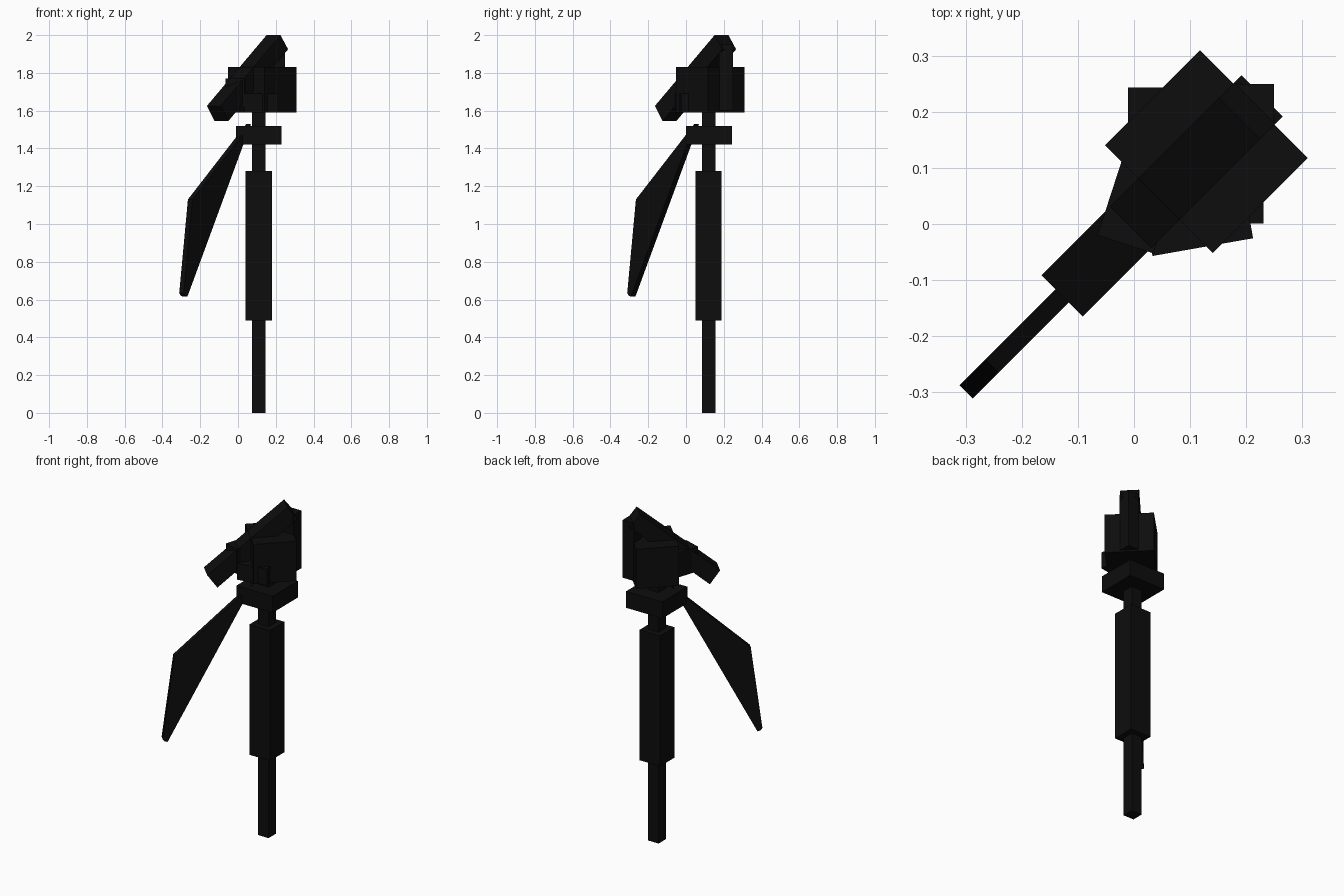
import bpy, bmesh, math
from mathutils import Matrix, Vector

if "Cube" in bpy.data.objects:
    bpy.data.objects.remove(bpy.data.objects["Cube"])

black = bpy.data.materials.new("near_black")
black.diffuse_color = (0.004, 0.004, 0.004, 1)
black.use_nodes = True
black.node_tree.nodes["Principled BSDF"].inputs["Base Color"].default_value = black.diffuse_color

PX, PY = 0.11, 0.12          # pole axis
DIAG = math.radians(45)      # heading of the head and blade


def finish(name, bm):
    bmesh.ops.recalc_face_normals(bm, faces=bm.faces)
    mesh = bpy.data.meshes.new(name)
    bm.to_mesh(mesh)
    bm.free()
    mesh.materials.append(black)
    obj = bpy.data.objects.new(name, mesh)
    bpy.context.collection.objects.link(obj)
    return obj


def box(name, x, y, sx, sy, z0, z1, angle=0.0):
    """Box centred on x, y, spanning z0 to z1, turned about z."""
    bm = bmesh.new()
    m = (Matrix.Translation((x, y, (z0 + z1) / 2)) @ Matrix.Rotation(angle, 4, 'Z')
         @ Matrix.Diagonal((sx, sy, z1 - z0, 1)))
    bmesh.ops.create_cube(bm, size=1, matrix=m)
    return finish(name, bm)


def corner_box(name, x, y, sx, sy, z0, z1, angle):
    """Box placed by its near left corner."""
    c = Vector((x, y, 0)) + Matrix.Rotation(angle, 3, 'Z') @ Vector((sx / 2, sy / 2, 0))
    return box(name, c.x, c.y, sx, sy, z0, z1, angle)


def slab(name, profile, width):
    """Diagonal upright profile (distance, height) given a thickness."""
    bm = bmesh.new()
    turn = Matrix.Rotation(DIAG, 3, 'Z')
    verts = [bm.verts.new(turn @ Vector((u, -width / 2, z))) for u, z in profile]
    face = bm.faces.new(verts)
    out = bmesh.ops.extrude_face_region(bm, geom=[face])
    moved = [g for g in out["geom"] if isinstance(g, bmesh.types.BMVert)]
    bmesh.ops.translate(bm, verts=moved, vec=turn @ Vector((0, width, 0)))
    return finish(name, bm)


# Shaft, grip and guard
box("pole", PX, PY, 0.07, 0.07, 0, 1.62)
box("grip", PX, PY, 0.138, 0.138, 0.49, 1.28)
box("guard", PX, 0.122, 0.242, 0.242, 1.42, 1.52)

# Head block, rear post and the two skewed blocks
box("head_block", 0.129, 0.129, 0.24, 0.272, 1.59, 1.83, DIAG)
box("rear_post", 0.212, 0.212, 0.075, 0.075, 1.6, 1.95)
corner_box("left_block", -0.065, -0.02, 0.105, 0.22, 1.62, 1.77, math.radians(-18))
corner_box("right_block", 0.033, -0.057, 0.182, 0.18, 1.59, 1.69, math.radians(10))

# Sloping beam through the head
slab("beam", [(-0.181, 1.625), (-0.124, 1.545), (0.323, 1.925), (0.266, 2.0)], 0.104)

# Hanging blade
slab("blade", [(-0.423, 0.635), (-0.415, 0.623), (-0.396, 0.615), (0.08, 1.53),
               (-0.358, 1.13)], 0.034)
